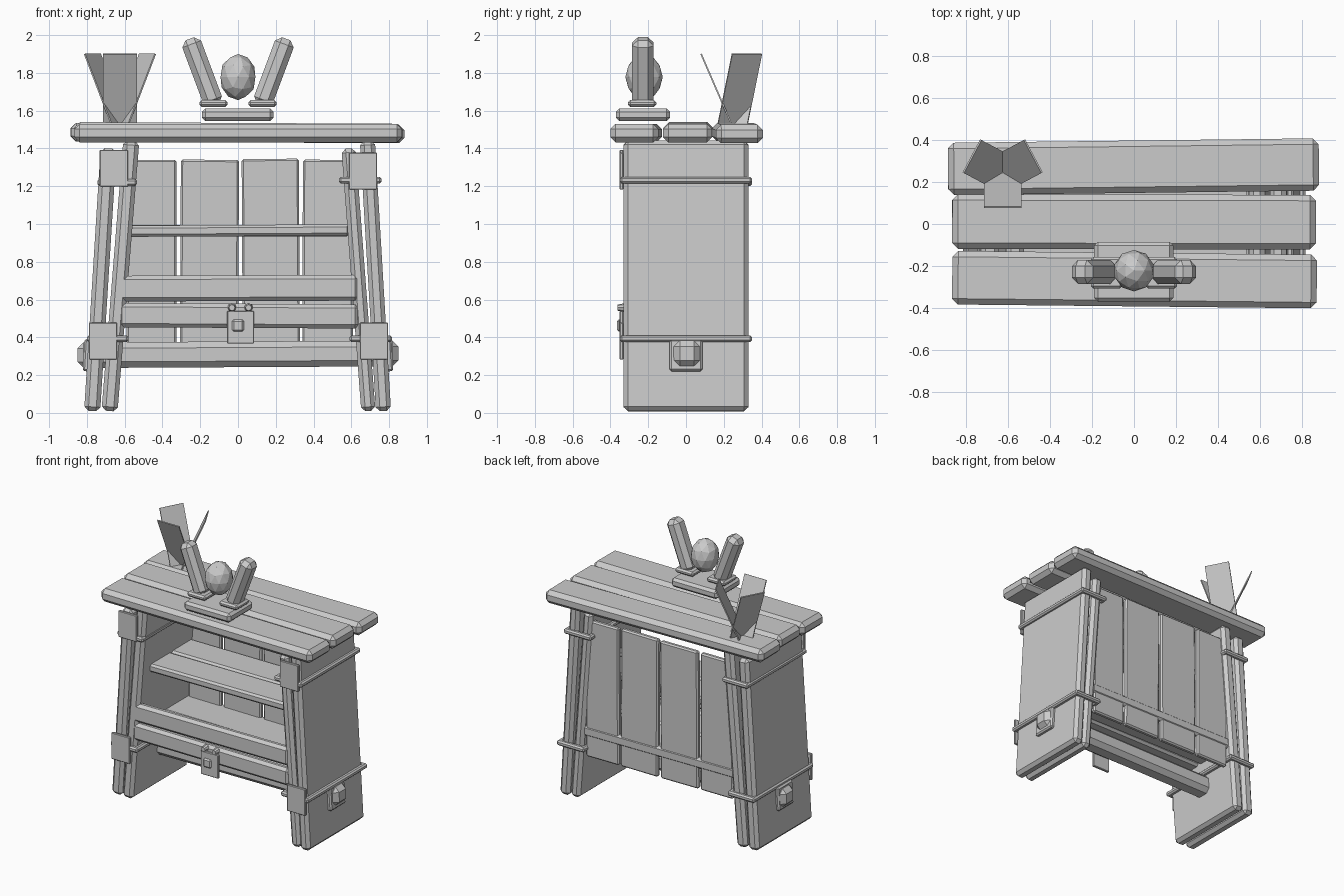
import bpy, bmesh, math
from mathutils import Matrix, Vector

if "Cube" in bpy.data.objects:
    bpy.data.objects.remove(bpy.data.objects["Cube"])

grey = bpy.data.materials.new("plain_grey")
grey.use_nodes = True
COLOUR = (0.6, 0.6, 0.6, 1)
grey.diffuse_color = COLOUR
grey.node_tree.nodes["Principled BSDF"].inputs["Base Color"].default_value = COLOUR


def finish(name, bm):
    mesh = bpy.data.meshes.new(name)
    bm.to_mesh(mesh)
    bm.free()
    mesh.materials.append(grey)
    ob = bpy.data.objects.new(name, mesh)
    bpy.context.collection.objects.link(ob)
    return ob


def block(name, centre, size, bevel=0.0, rot=(0, 0, 0)):
    """Chamfered box, rotated (degrees) about its centre."""
    bm = bmesh.new()
    bmesh.ops.create_cube(bm, size=1, matrix=Matrix.Diagonal((*size, 1)))
    if bevel:
        bmesh.ops.bevel(bm, geom=bm.edges[:], offset=bevel, segments=1, affect='EDGES')
    ob = finish(name, bm)
    ob.location = centre
    ob.rotation_euler = [math.radians(a) for a in rot]
    return ob


def span(name, xs, ys, zs, bevel=0.0, rot=(0, 0, 0)):
    """Chamfered box given by its ranges on each axis."""
    ranges = (xs, ys, zs)
    return block(name, [(a + b) / 2 for a, b in ranges], [b - a for a, b in ranges], bevel, rot)


def leaning(name, x0, x1, z1, width, depth):
    """Upright slab leaning from x0 at the floor to x1 at height z1."""
    foot, head = Vector((x0, 0, 0.01)), Vector((x1, 0, z1))
    d = head - foot
    angle = math.degrees(math.atan2(d.x, d.z))
    return block(name, (foot + head) / 2, (width, depth, d.length), 0.022, (0, angle, 0))


# Table top planks
span("top_plank_front", (-0.865, 0.87), (-0.392, -0.137), (1.432, 1.53), 0.028, (0, 0, -0.6))
span("top_plank_middle", (-0.865, 0.865), (-0.12, 0.14), (1.436, 1.535), 0.028, (0, 0.3, -0.1))
span("top_plank_back", (-0.885, 0.88), (0.148, 0.397), (1.432, 1.53), 0.028, (0, 0.3, 0.7))

# Doubled side panels
leaning("side_panel_outer_left", 0.77, 0.685, 1.44, 0.08, 0.66)
leaning("side_panel_inner_left", 0.69, 0.585, 1.40, 0.075, 0.64)
leaning("side_panel_outer_right", -0.772, -0.685, 1.40, 0.085, 0.65)
leaning("side_panel_inner_right", -0.68, -0.565, 1.44, 0.085, 0.66)


# Binding rods around each pair of panels, with a front plate
def binding(name, x0, x1, z):
    t = 0.036
    for part, y in (("front", -0.332), ("back", 0.332)):
        span(f"{name}_{part}_rod", (x0, x1), (y - t / 2, y + t / 2), (z - t / 2, z + t / 2), 0.01)
    for part, x in (("low_x", x0 + t / 2), ("high_x", x1 - t / 2)):
        span(f"{name}_{part}_rod", (x - t / 2, x + t / 2), (-0.345, 0.345), (z - t / 2, z + t / 2), 0.01)


binding("upper_right_binding", -0.745, -0.535, 1.22)
binding("upper_left_binding", 0.535, 0.76, 1.232)
binding("lower_right_binding", -0.8, -0.58, 0.393)
binding("lower_left_binding", 0.59, 0.815, 0.393)
for name, x, z in (("upper_right_plate", -0.657, 1.295), ("upper_left_plate", 0.662, 1.28),
                   ("lower_right_plate", -0.715, 0.38), ("lower_left_plate", 0.72, 0.38)):
    block(name, (x, -0.342, z), (0.15, 0.02, 0.195), 0.004)

# Through stretcher and its collars
span("stretcher", (-0.85, 0.85), (-0.065, 0.075), (0.242, 0.378), 0.032, (0, -0.3, 0))
for name, s in (("stretcher_collar_left", 1), ("stretcher_collar_right", -1)):
    block(name, (s * 0.795, 0, 0.305), (0.045, 0.175, 0.17), 0.01, (0, -s * 3.5, 0))

# Back planks
back = ((-0.59, -0.325, 1.34, 0), (-0.305, 0.003, 1.34, 0.3),
        (0.022, 0.325, 1.345, -0.3), (0.342, 0.61, 1.34, 0.2))
for i, (x0, x1, top, tilt) in enumerate(back):
    span(f"back_plank_{i + 1}", (x0, x1), (0.262, 0.3), (0.33, top), 0.01, (0, tilt, 0))

# Shelves
span("upper_shelf_front", (-0.585, 0.59), (-0.225, 0.015), (0.935, 0.995), 0.014, (0, -0.3, 0))
span("upper_shelf_back", (-0.585, 0.59), (0.025, 0.265), (0.935, 0.995), 0.014)
span("lower_shelf_front", (-0.63, 0.63), (-0.29, -0.02), (0.48, 0.56), 0.016)
span("lower_shelf_back", (-0.63, 0.63), (-0.01, 0.305), (0.48, 0.56), 0.016, (0, 0.4, 0))

# Front rails
span("front_rail_upper", (-0.635, 0.64), (-0.33, -0.27), (0.592, 0.728), 0.02, (0, -0.2, 0))
span("front_rail_lower", (-0.635, 0.64), (-0.33, -0.27), (0.45, 0.578), 0.02, (0, 0.3, 0))

# Latch
span("latch_plate", (-0.058, 0.085), (-0.352, -0.332), (0.367, 0.54), 0.004)
span("latch_boss", (-0.032, 0.032), (-0.366, -0.345), (0.43, 0.495), 0.01)
for name, x in (("latch_stud_right", -0.032), ("latch_stud_left", 0.056)):
    bm = bmesh.new()
    bmesh.ops.create_cone(bm, cap_ends=True, segments=8, radius1=0.024, radius2=0.016, depth=0.04)
    stud = finish(name, bm)
    stud.location = (x, -0.342, 0.557)
    stud.rotation_euler.x = math.pi / 2

# Pronged stand with a faceted ball
span("stand_base", (-0.19, 0.188), (-0.37, -0.085), (1.545, 1.612), 0.018)
for name, s in (("left", 1), ("right", -1)):
    block(f"prong_collar_{name}", (s * 0.13, -0.232, 1.638), (0.15, 0.15, 0.036), 0.012)
    block(f"prong_{name}", (s * 0.19, -0.228, 1.805), (0.106, 0.114, 0.375), 0.03, (0, s * 20.5, 0))
bm = bmesh.new()
bmesh.ops.create_icosphere(bm, subdivisions=2, radius=1)
ball = finish("ball", bm)
ball.scale = (0.097, 0.099, 0.122)
ball.location = (0, -0.222, 1.778)

# Three thin blades fanning outwards
for i, angle in enumerate((-90, 152, 28)):
    a = math.radians(angle)
    outward = Vector((math.cos(a), math.sin(a), 0))
    foot = Vector((-0.625, 0.245, 1.53)) + outward * 0.005
    head = Vector((-0.625, 0.245, 1.9)) + outward * 0.165
    up = (head - foot).normalized()
    side = Vector((-outward.y, outward.x, 0))
    blade = block(f"blade_{i + 1}", (0, 0, 0), (0.008, 0.178, (head - foot).length))
    frame = Matrix((side.cross(up), side, up)).transposed().to_4x4()
    blade.matrix_world = Matrix.Translation((foot + head) / 2) @ frame
